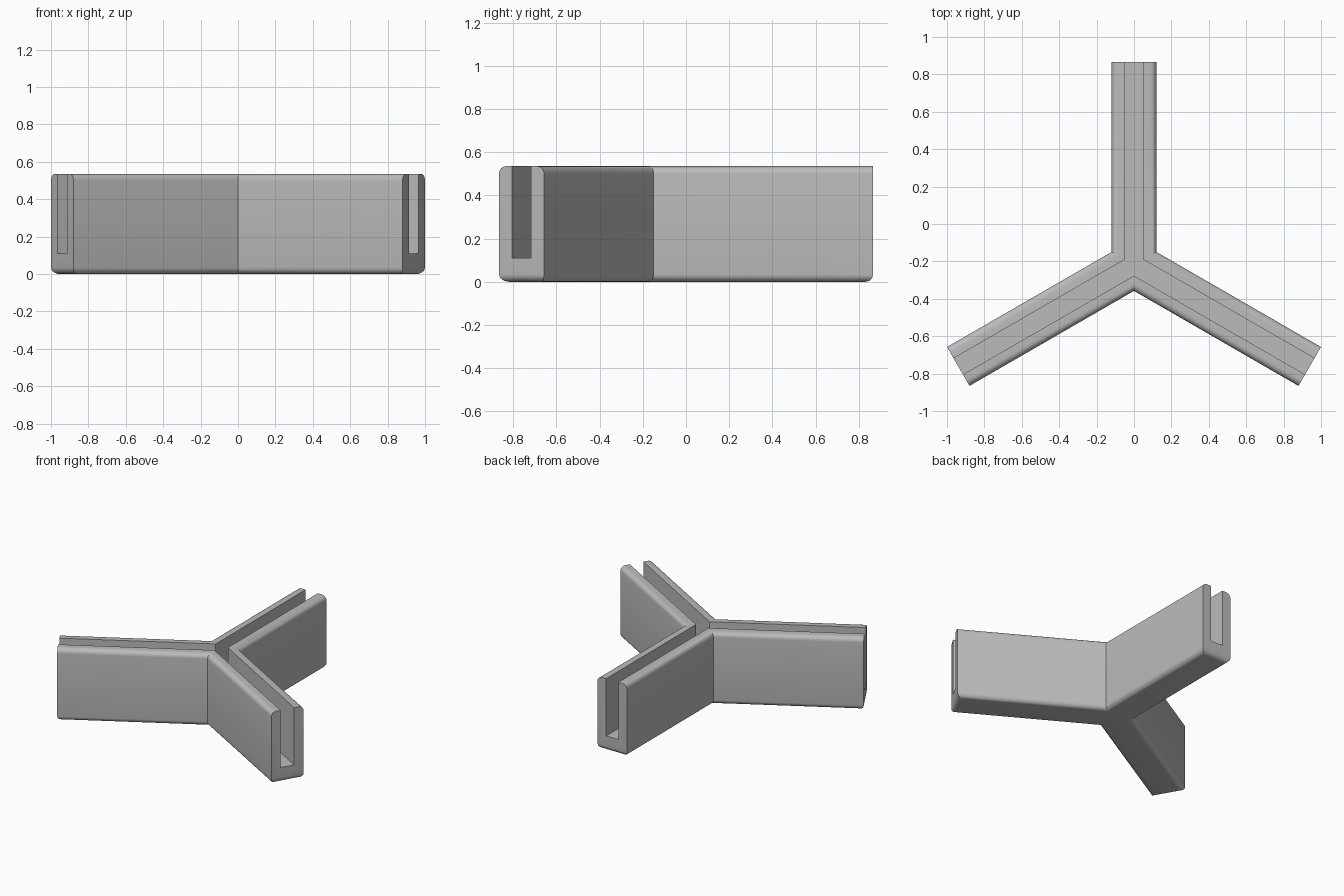
import bpy, bmesh
from math import sin, cos, pi, radians
from mathutils import Vector, Matrix

cube = bpy.data.objects.get("Cube")
if cube:
    bpy.data.objects.remove(cube, do_unlink=True)

# Main dimensions
ARM, HALF, SLOT = 1.085, 0.12, 0.05
HEIGHT, FLOOR, R, STEPS = 0.535, 0.11, 0.035, 6
HUB_Y = -0.219

grey = bpy.data.materials.new("light_grey")
grey.use_nodes = True
grey.diffuse_color = (0.5, 0.5, 0.5, 1)
grey.node_tree.nodes["Principled BSDF"].inputs["Base Color"].default_value = grey.diffuse_color

# Half cross-section as (offset, height, end inset): slot, rounded rim, rounded base
arc = [i * pi / 2 / STEPS for i in range(STEPS + 1)]
slot = [(0, FLOOR, 0), (SLOT, FLOOR, 0), (SLOT, HEIGHT, 0)]
rim = [(HALF - R + R * sin(a), HEIGHT - R + R * cos(a), 0) for a in arc]
base = [(HALF - R + R * cos(a), R - R * sin(a), R - R * cos(a)) for a in arc]
profile = slot + rim + base + [(0, 0, R)]

bm = bmesh.new()


def face(points):
    bm.faces.new([bm.verts.new(p) for p in points])


def sector(turn):
    """One wall of the Y, running from an arm end to the mitre and out along the next arm."""
    spin = Matrix.Rotation(turn, 3, 'Z')
    other = spin @ Matrix.Rotation(radians(-120), 3, 'Z')

    def first(d, z, inset):
        return spin @ Vector((d, ARM - inset, z))

    def mitre(d, z, inset):
        return spin @ Vector((d, d / math_tan, z))

    def second(d, z, inset):
        return other @ Vector((-d, ARM - inset, z))

    # Swept sides
    for p, q in zip(profile, profile[1:]):
        for a, b in ((first, mitre), (mitre, second)):
            face([a(*p), a(*q), b(*q), b(*p)])
    # Flat end caps with a rounded lower edge
    for end in (first, second):
        flat = slot + rim + [base[0], (0, R, 0)]
        face([end(*p) for p in flat])
        for p, q in zip(base, base[1:]):
            face([end(*p), end(*q), end(0, *q[1:]), end(0, *p[1:])])


math_tan = sin(pi / 3) / cos(pi / 3)
for k in range(3):
    sector(k * radians(120))

# Weld, drop degenerate pieces and merge coplanar faces
bmesh.ops.remove_doubles(bm, verts=bm.verts, dist=0.0001)
bmesh.ops.dissolve_degenerate(bm, dist=0.0001, edges=bm.edges)
bmesh.ops.dissolve_limit(bm, angle_limit=radians(1), verts=bm.verts, edges=bm.edges)
bmesh.ops.recalc_face_normals(bm, faces=bm.faces)

mesh = bpy.data.meshes.new("three_way_slotted_connector")
bm.to_mesh(mesh)
bm.free()
mesh.materials.append(grey)
body = bpy.data.objects.new("three_way_slotted_connector", mesh)
body.location.y = HUB_Y
bpy.context.collection.objects.link(body)

bpy.context.view_layer.objects.active = body
body.select_set(True)
bpy.ops.object.shade_smooth_by_angle(angle=radians(30))
